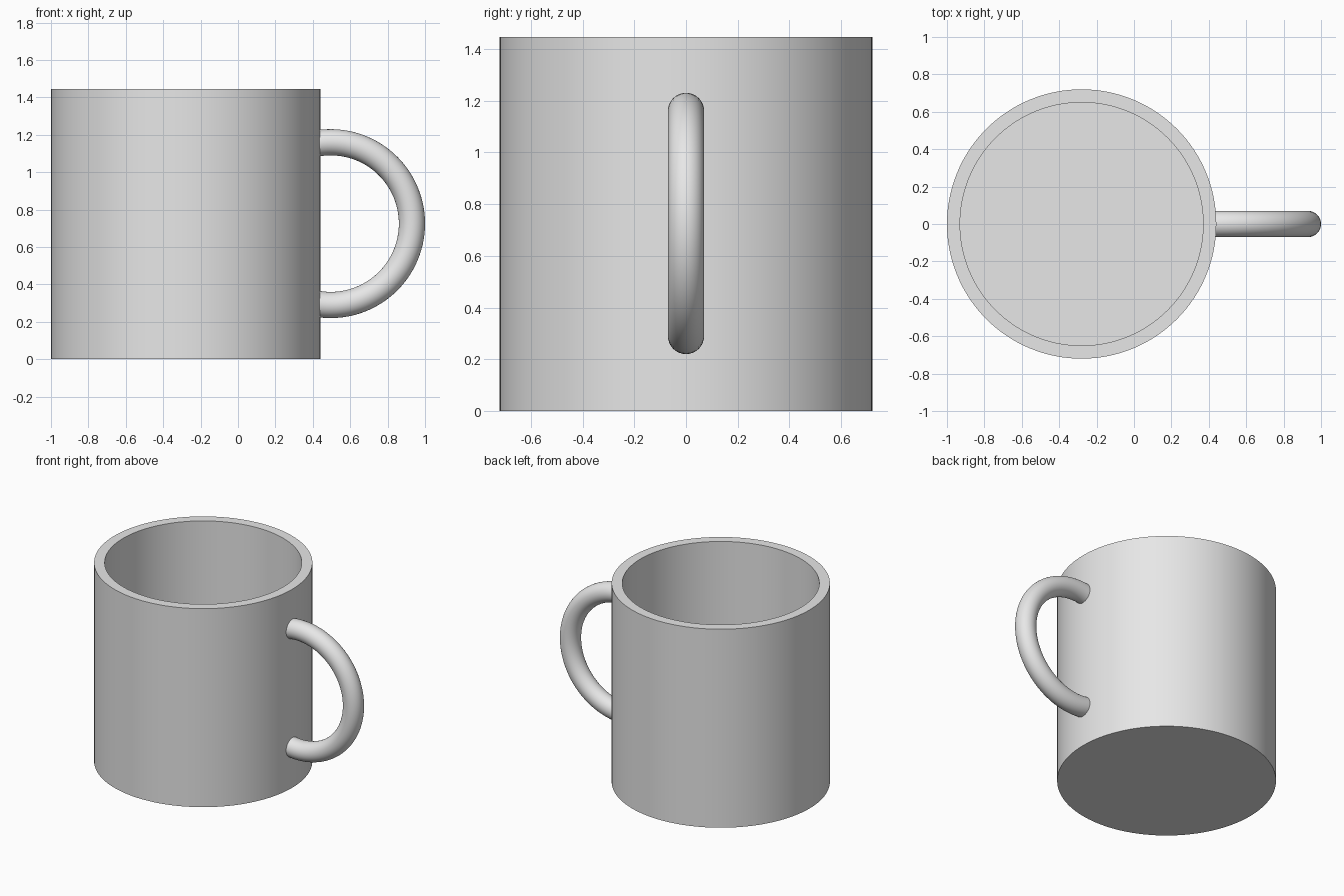
import bpy
import bmesh
from math import cos, sin, pi, radians
from mathutils import Vector, Matrix

cube = bpy.data.objects.get("Cube")
if cube:
    bpy.data.objects.remove(cube, do_unlink=True)

CUP_X, RADIUS, HEIGHT, WALL = -0.28, 0.72, 1.445, 0.07
LOOP_X, LOOP_Z, LOOP_R, TUBE_R = 0.495, 0.725, 0.435, 0.07

grey = bpy.data.materials.new("light grey")
grey.use_nodes = True
color = (0.8, 0.8, 0.8, 1)
grey.diffuse_color = color
grey.node_tree.nodes["Principled BSDF"].inputs["Base Color"].default_value = color


def finish(name, bm):
    """Turn a bmesh into a smooth object with crisp edges."""
    bmesh.ops.recalc_face_normals(bm, faces=bm.faces)
    mesh = bpy.data.meshes.new(name)
    bm.to_mesh(mesh)
    bm.free()
    mesh.materials.append(grey)
    obj = bpy.data.objects.new(name, mesh)
    bpy.context.collection.objects.link(obj)
    bpy.ops.object.select_all(action="DESELECT")
    obj.select_set(True)
    bpy.context.view_layer.objects.active = obj
    bpy.ops.object.shade_smooth_by_angle(angle=radians(30))
    return obj


def skin(name, rings):
    """Bridge successive rings of points and cap both ends."""
    bm = bmesh.new()
    loops = [[bm.verts.new(p) for p in ring] for ring in rings]
    n = len(loops[0])
    for a, b in zip(loops, loops[1:]):
        for i in range(n):
            j = (i + 1) % n
            bm.faces.new((a[i], a[j], b[j], b[i]))
    bm.faces.new(loops[0])
    bm.faces.new(loops[-1])
    return finish(name, bm)


def circle(radius, count):
    return [Vector((radius * cos(2 * pi * i / count),
                    radius * sin(2 * pi * i / count), 0)) for i in range(count)]


# Cup body: outer base, outer rim, inner rim, inner floor
profile = [(RADIUS, 0), (RADIUS, HEIGHT),
           (RADIUS - WALL, HEIGHT), (RADIUS - WALL, WALL)]
skin("cup_body", [[p + Vector((CUP_X, 0, z)) for p in circle(r, 128)]
                  for r, z in profile])

# Handle: round tube swept along an arc, its ends buried in the wall
STEPS, REACH = 64, radians(102)
rings = []
for k in range(STEPS + 1):
    angle = -REACH + 2 * REACH * k / STEPS
    place = (Matrix.Translation((LOOP_X, 0, LOOP_Z))
             @ Matrix.Rotation(-angle, 4, "Y")
             @ Matrix.Translation((LOOP_R, 0, 0)))
    rings.append([place @ p for p in circle(TUBE_R, 32)])
skin("handle", rings)
